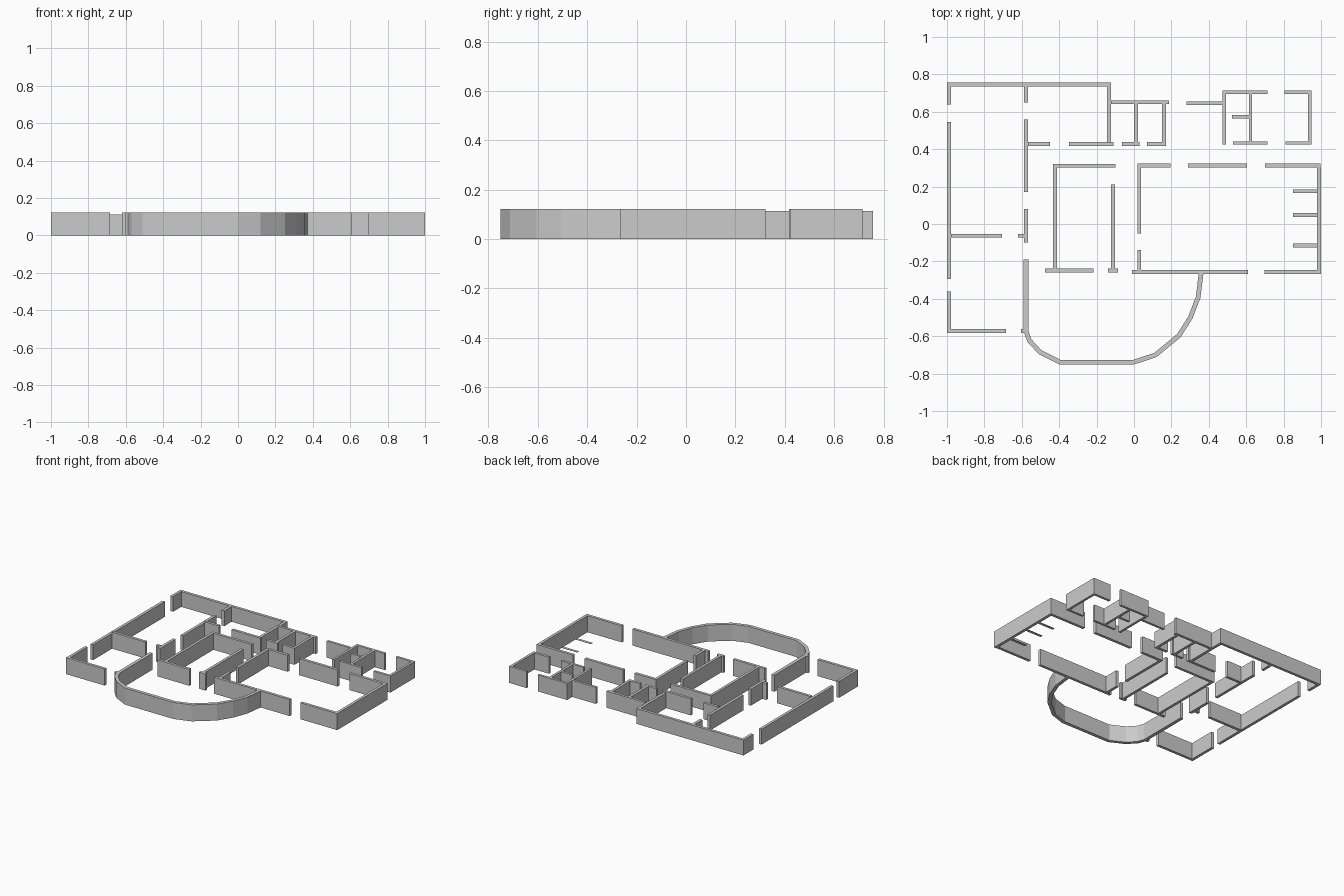
import bpy, bmesh
from mathutils import Vector

if "Cube" in bpy.data.objects:
    bpy.data.objects.remove(bpy.data.objects["Cube"])

T = 0.021      # wall thickness
H = 0.122      # full wall height
LOW = 0.113    # height of the west wing walls


def finish(name, bm):
    bmesh.ops.recalc_face_normals(bm, faces=bm.faces)
    mesh = bpy.data.meshes.new(name)
    bm.to_mesh(mesh)
    bm.free()
    obj = bpy.data.objects.new(name, mesh)
    bpy.context.collection.objects.link(obj)


def add_box(bm, x0, x1, y0, y1, h):
    geo = bmesh.ops.create_cube(bm, size=1)
    for v in geo["verts"]:
        v.co = ((x0 + x1) / 2 + v.co.x * (x1 - x0),
                (y0 + y1) / 2 + v.co.y * (y1 - y0), (v.co.z + 0.5) * h)


def walls(name, along_x=(), along_y=(), h=H, t=T):
    """along_x: (y centre, spans in x); along_y: (x centre, spans in y)."""
    bm = bmesh.new()
    for y, *spans in along_x:
        for a, b in spans:
            add_box(bm, a, b, y - t / 2, y + t / 2, h)
    for x, *spans in along_y:
        for a, b in spans:
            add_box(bm, x - t / 2, x + t / 2, a, b, h)
    finish(name, bm)


def wall_along_path(name, pts, t, h):
    """Mitred wall, offset to the left of the outer path."""
    pts = [Vector(p) for p in pts]
    bm = bmesh.new()
    rings = []
    for i, p in enumerate(pts):
        d0 = (p - pts[i - 1]).normalized() if i else None
        d1 = (pts[i + 1] - p).normalized() if i < len(pts) - 1 else None
        d0, d1 = d0 or d1, d1 or d0
        n0, n1 = Vector((-d0.y, d0.x)), Vector((-d1.y, d1.x))
        m = (n0 + n1).normalized()
        q = p + m * (t / m.dot(n0))
        rings.append([bm.verts.new((c.x, c.y, z))
                      for c, z in ((p, 0), (q, 0), (q, h), (p, h))])
    for a, b in zip(rings, rings[1:]):
        for k in range(4):
            bm.faces.new((a[k], a[(k + 1) % 4], b[(k + 1) % 4], b[k]))
    bm.faces.new(rings[0])
    bm.faces.new(rings[-1])
    finish(name, bm)


# West wing: slightly lower walls
walls("west_hall_walls",
      along_x=[(0.746, (-1, -0.123))],
      along_y=[(-0.9895, (0.64, 0.736), (-0.295, 0.545)),
               (-0.578, (0.65, 0.736), (0.17, 0.56)),
               (-0.134, (0.42, 0.736))],
      h=LOW)

# South west room
walls("south_west_room_walls",
      along_x=[(-0.571, (-0.979, -0.685), (-0.605, -0.588)),
               (-0.063, (-0.979, -0.707), (-0.62, -0.588))],
      along_y=[(-0.9895, (-0.582, -0.36)), (-0.577, (-0.10, 0.08))])

# Rounded bay at the front
wall_along_path("rounded_bay_wall",
                [(-0.59, -0.19), (-0.59, -0.575), (-0.57, -0.63), (-0.51, -0.695),
                 (-0.40, -0.751), (0.0, -0.751), (0.12, -0.712), (0.25, -0.605),
                 (0.313, -0.505), (0.355, -0.395), (0.371, -0.266)], 0.025, H)

# Small rooms along the back
walls("back_small_rooms_walls",
      along_x=[(0.651, (-0.123, 0.187)),
               (0.428, (-0.567, -0.45), (-0.347, -0.11), (-0.065, 0.03), (0.07, 0.17))],
      along_y=[(0.011, (0.438, 0.641)), (0.16, (0.438, 0.641))], t=0.02)

# North east rooms
walls("north_east_rooms_walls",
      along_x=[(0.645, (0.28, 0.473)), (0.705, (0.473, 0.713), (0.805, 0.949)),
               (0.574, (0.525, 0.614)), (0.433, (0.53, 0.715), (0.81, 0.949))],
      along_y=[(0.482, (0.424, 0.696)), (0.623, (0.442, 0.696)), (0.94, (0.442, 0.696))],
      t=0.018)

# Central room and passage
walls("central_room_walls",
      along_x=[(0.312, (-0.432, -0.10)), (-0.249, (-0.477, -0.217), (-0.138, -0.085))],
      along_y=[(-0.422, (-0.239, 0.302)), (-0.112, (-0.239, 0.21))], t=0.02)

# Large east room
walls("east_room_walls",
      along_x=[(0.312, (0.018, 0.195), (0.29, 0.605), (0.70, 0.998)),
               (-0.256, (-0.01, 0.61), (0.697, 0.978))],
      along_y=[(0.028, (-0.05, 0.302), (-0.246, -0.14)), (0.988, (-0.268, 0.302))], t=0.021)

# Flat floor strips beside the east wall
walls("floor_strips",
      along_x=[(y, (0.85, 0.978)) for y in (0.175, 0.048, -0.114)], h=0.002)
